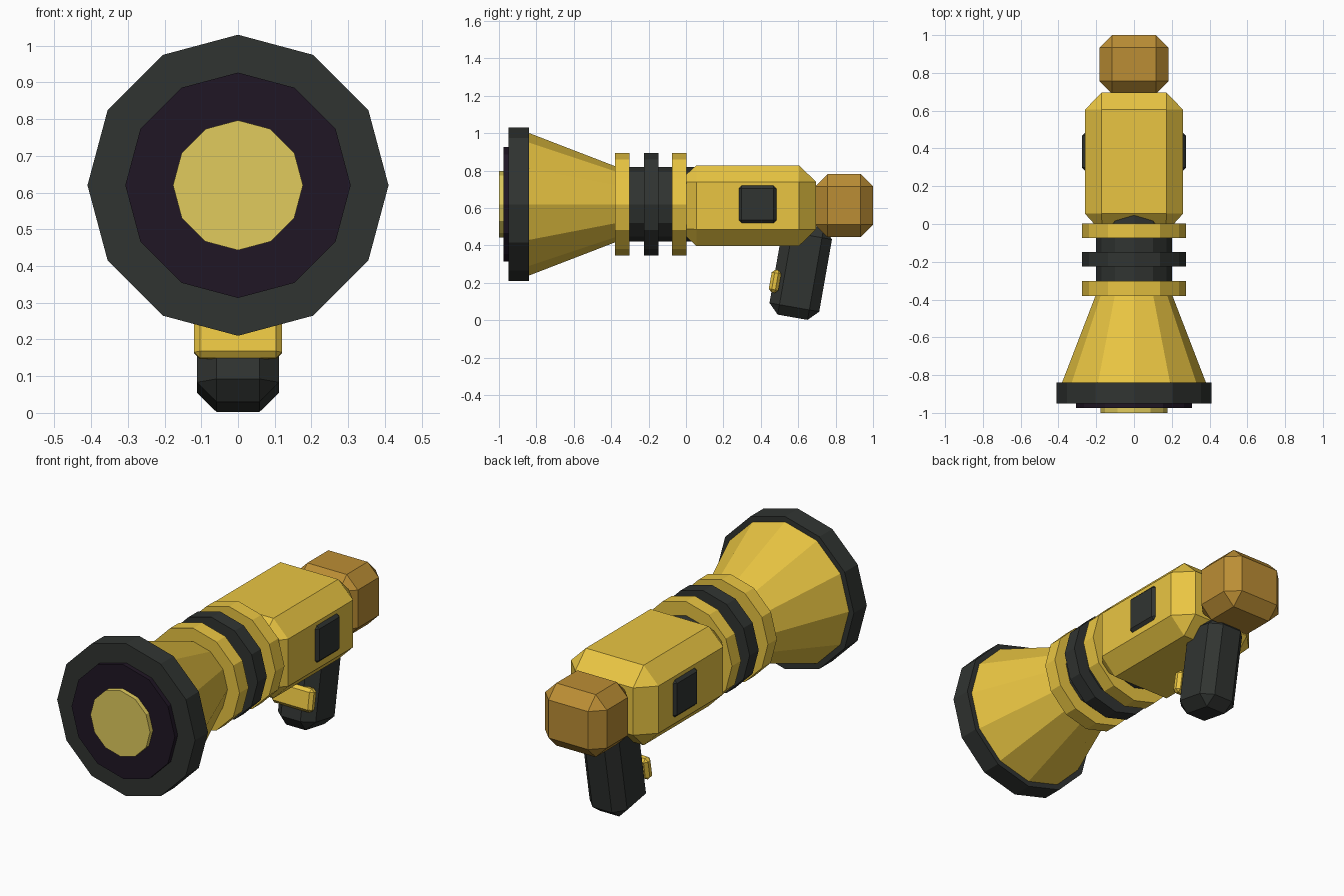
import bpy, bmesh, math
from mathutils import Matrix, Vector

if "Cube" in bpy.data.objects:
    bpy.data.objects.remove(bpy.data.objects["Cube"])

AXIS_Z = 0.62


def material(name, rgb):
    m = bpy.data.materials.new(name)
    m.diffuse_color = (*rgb, 1)
    m.use_nodes = True
    m.node_tree.nodes["Principled BSDF"].inputs["Base Color"].default_value = m.diffuse_color
    return m


YELLOW = material("yellow", (0.82, 0.56, 0.055))
PALE = material("pale_yellow", (0.75, 0.60, 0.11))
AMBER = material("amber", (0.50, 0.27, 0.035))
DARK = material("dark_grey", (0.030, 0.034, 0.031))
PURPLE = material("dark_purple", (0.014, 0.008, 0.018))


def finish(name, bm, mat):
    bmesh.ops.remove_doubles(bm, verts=bm.verts, dist=1e-5)
    bmesh.ops.recalc_face_normals(bm, faces=bm.faces)
    mesh = bpy.data.meshes.new(name)
    bm.to_mesh(mesh)
    bm.free()
    mesh.materials.append(mat)
    ob = bpy.data.objects.new(name, mesh)
    bpy.context.collection.objects.link(ob)
    return ob


def loft(name, rings, mat):
    """Skin a list of equal-length point rings and cap both ends."""
    bm = bmesh.new()
    loops = [[bm.verts.new(p) for p in ring] for ring in rings]
    n = len(loops[0])
    for a, b in zip(loops, loops[1:]):
        for i in range(n):
            j = (i + 1) % n
            bm.faces.new((a[i], a[j], b[j], b[i]))
    bm.faces.new(loops[0])
    bm.faces.new(loops[-1])
    return finish(name, bm, mat)


def barrel(name, profile, mat, sides=12):
    """Faceted round part along y from (y, radius) pairs."""
    angles = [2 * math.pi * i / sides for i in range(sides)]
    return loft(name, [[(r * math.cos(t), y, AXIS_Z + r * math.sin(t)) for t in angles]
                       for y, r in profile], mat)


def octagon(y, hx, hz, c, z):
    """Chamfered rectangle in the xz plane."""
    corner = [(hx, hz - c), (hx - c, hz)]
    pts = corner + [(-x, h) for x, h in reversed(corner)]
    pts += [(-x, -h) for x, h in pts]
    return [(x, y, z + h) for x, h in pts]


def chamfer_box(name, centre, size, bevel, mat, tilt=0):
    bm = bmesh.new()
    bmesh.ops.create_cube(bm, size=1)
    bmesh.ops.scale(bm, vec=size, verts=bm.verts)
    bmesh.ops.bevel(bm, geom=bm.edges[:], offset=bevel, segments=1,
                    affect='EDGES', profile=0.5)
    bm.transform(Matrix.Translation(centre) @ Matrix.Rotation(tilt, 4, 'X'))
    return finish(name, bm, mat)


# Muzzle: lens discs, rim and flared horn
barrel("lens", [(-1.0, 0.177), (-0.96, 0.177)], PALE)
barrel("lens_surround", [(-0.975, 0.307), (-0.93, 0.307)], PURPLE)
barrel("muzzle_rim", [(-0.95, 0.41), (-0.84, 0.41)], DARK)
barrel("horn", [(-0.85, 0.385), (-0.37, 0.2)], YELLOW)

# Neck with three bands
barrel("neck", [(-0.37, 0.2), (0.1, 0.2)], DARK)
for name, y, mat in (("front_band", -0.38, YELLOW), ("middle_band", -0.225, DARK),
                     ("rear_band", -0.075, YELLOW)):
    barrel(name, [(y, 0.275), (y + 0.077, 0.275)], mat)

# Chamfered body, end cap and side panels
loft("body", [octagon(y, hx, hz, c, 0.613) for y, hx, hz, c in
              ((0.0, 0.21, 0.165, 0.04), (0.055, 0.26, 0.215, 0.088),
               (0.605, 0.26, 0.215, 0.088), (0.695, 0.172, 0.127, 0.0))], YELLOW)
chamfer_box("end_cap", (0, 0.845, 0.613), (0.366, 0.31, 0.336), 0.066, AMBER)
panel = chamfer_box("side_panels", (0.25, 0.383, 0.62), (0.05, 0.2, 0.2), 0.015, DARK)
panel.modifiers.new("mirror", 'MIRROR').use_axis[0] = True

# Tilted grip and trigger
tilt = -math.radians(10)
up = Vector((0, math.sin(-tilt), math.cos(tilt)))
chamfer_box("grip", Vector((0, 0.57, 0.016)) + up * 0.25, (0.224, 0.27, 0.5), 0.054, DARK, tilt)
chamfer_box("trigger", (0, 0.476, 0.208), (0.24, 0.052, 0.122), 0.016, YELLOW, tilt)
